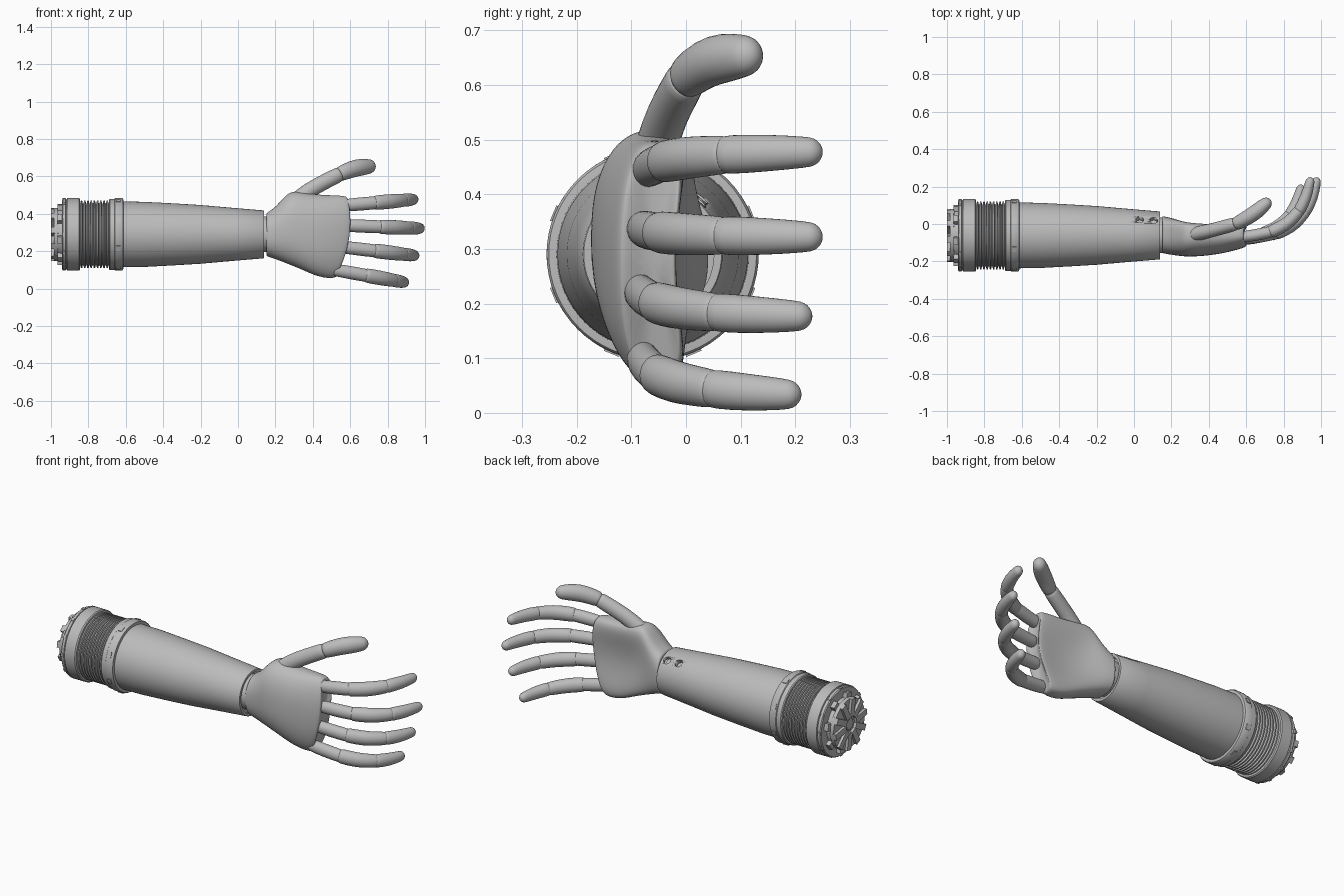
import bpy, bmesh, math
from mathutils import Vector, Matrix

cube = bpy.data.objects.get("Cube")
if cube:
    bpy.data.objects.remove(cube, do_unlink=True)

grey = bpy.data.materials.new("matte grey")
grey.use_nodes = True
grey.diffuse_color = (0.5, 0.5, 0.5, 1)
grey.node_tree.nodes["Principled BSDF"].inputs["Base Color"].default_value = (0.5, 0.5, 0.5, 1)

AY, AZ = -0.061, 0.29          # arm axis, running along x


def finish(name, bm, subdiv=0, angle=35):
    bmesh.ops.recalc_face_normals(bm, faces=bm.faces)
    mesh = bpy.data.meshes.new(name)
    bm.to_mesh(mesh)
    bm.free()
    mesh.materials.append(grey)
    ob = bpy.data.objects.new(name, mesh)
    bpy.context.collection.objects.link(ob)
    if subdiv:
        mod = ob.modifiers.new("smooth", "SUBSURF")
        mod.levels = mod.render_levels = subdiv
    bpy.ops.object.select_all(action="DESELECT")
    ob.select_set(True)
    bpy.context.view_layer.objects.active = ob
    bpy.ops.object.shade_smooth_by_angle(angle=math.radians(angle))
    return ob


def loft(name, rings, subdiv=0, angle=35):
    bm = bmesh.new()
    rows = [[bm.verts.new(p) for p in ring] for ring in rings]
    n = len(rows[0])
    for a, b in zip(rows, rows[1:]):
        for i in range(n):
            j = (i + 1) % n
            bm.faces.new((a[i], a[j], b[j], b[i]))
    bm.faces.new(rows[0])
    bm.faces.new(rows[-1])
    return finish(name, bm, subdiv, angle)


def turned(name, profile, n=64):
    """Solid of revolution around the arm axis from (x, radius) pairs."""
    return loft(name, [[(x, AY + r * math.cos(k * math.tau / n), AZ + r * math.sin(k * math.tau / n))
                        for k in range(n)] for x, r in profile])


def tube(name, pts, radii, flat=0.9, n=16, dome=1.0):
    """Tube along a path with domed ends; flat is depth relative to width."""
    pts = [Vector(p) for p in pts]
    first, last = (pts[1] - pts[0]).normalized(), (pts[-1] - pts[-2]).normalized()
    stations = []
    for a in (80, 55, 28):
        s = math.radians(a)
        stations.append((pts[0] - first * radii[0] * 0.4 * math.sin(s), radii[0] * math.cos(s), first))
    for i, p in enumerate(pts):
        t = pts[min(i + 1, len(pts) - 1)] - pts[max(i - 1, 0)]
        stations.append((p, radii[i], t.normalized()))
    for a in (28, 55, 80):
        s = math.radians(a)
        stations.append((pts[-1] + last * radii[-1] * dome * math.sin(s), radii[-1] * math.cos(s), last))
    rings = []
    for p, r, t in stations:
        side = t.cross(Vector((0, 0, 1))).normalized()
        up = side.cross(t)
        rings.append([p + side * (r * flat * math.cos(k * math.tau / n)) + up * (r * math.sin(k * math.tau / n))
                      for k in range(n)])
    return loft(name, rings, 1, 60)


def pads(name, x, radius, size, count, offset):
    """Boxes arranged in a circle around the arm axis; size is (x, around, radial)."""
    bm = bmesh.new()
    for k in range(count):
        turn = Matrix.Rotation(math.tau * k / count + offset, 4, "X")
        place = Matrix.Translation((x, AY, AZ)) @ turn @ Matrix.Translation((0, 0, radius))
        bmesh.ops.create_cube(bm, size=1, matrix=place @ Matrix.Diagonal((*size, 1)))
    return finish(name, bm)


# Forearm shell with a recessed wrist opening and two side holes
forearm = turned("forearm", [(-0.63, 0.176), (-0.5, 0.174), (-0.35, 0.166), (-0.2, 0.157), (-0.03, 0.142),
                             (0.137, 0.128), (0.14, 0.126), (0.14, 0.112), (0.12, 0.112), (0.12, 0.02)])
bm = bmesh.new()
aim = Vector((0, 0.62, 0.78))
for x in (0.03, 0.105):
    spot = Vector((x, AY, AZ)) + aim * 0.135
    spin = aim.to_track_quat("Z", "Y").to_matrix().to_4x4()
    bmesh.ops.create_cone(bm, cap_ends=True, segments=24, radius1=0.021, radius2=0.021, depth=0.06,
                          matrix=Matrix.Translation(spot) @ spin)
cutter = finish("hole_cutter", bm)
cutter.hide_render = True
cut = forearm.modifiers.new("holes", "BOOLEAN")
cut.object, cut.operation, cut.solver = cutter, "DIFFERENCE", "EXACT"
bpy.ops.object.select_all(action="DESELECT")
bpy.context.view_layer.objects.active = forearm
forearm.select_set(True)
while forearm.modifiers[0] != cut and forearm.modifiers[0].name != "holes":
    bpy.ops.object.modifier_apply(modifier=forearm.modifiers[0].name)
bpy.ops.object.modifier_apply(modifier="holes")
bpy.data.objects.remove(cutter, do_unlink=True)

turned("wrist_joint", [(0.1, 0.095), (0.18, 0.095)])

# Elbow collars
turned("front_collar", [(-0.69, 0.165), (-0.69, 0.186), (-0.685, 0.19), (-0.66, 0.19), (-0.657, 0.194),
                        (-0.62, 0.194), (-0.614, 0.19), (-0.612, 0.172)])
turned("rear_collar", [(-0.94, 0.145), (-0.94, 0.187), (-0.935, 0.191), (-0.921, 0.191), (-0.919, 0.187),
                       (-0.916, 0.187), (-0.914, 0.194), (-0.85, 0.194), (-0.844, 0.189), (-0.844, 0.165)])
pads("collar_buttons", -0.64, 0.193, (0.022, 0.03, 0.008), 8, math.pi / 8)
pads("rear_collar_studs", -0.93, 0.19, (0.016, 0.02, 0.008), 12, 0)

# Ribbed sleeve between the collars
ribs = [(-0.85, 0.16)]
for k in range(9):
    x = -0.843 + k * 0.0172
    ribs += [(x, 0.166), (x + 0.003, 0.181), (x + 0.010, 0.181), (x + 0.013, 0.166)]
turned("ribbed_sleeve", ribs + [(-0.68, 0.16)])

# End coupling with radial teeth
turned("coupling_base", [(-0.968, 0.1), (-0.968, 0.134), (-0.93, 0.138)])
turned("coupling_hub", [(-0.99, 0.03), (-0.985, 0.036), (-0.96, 0.036)], 24)
turned("coupling_rim", [(-0.985, 0.112), (-0.985, 0.14), (-0.972, 0.142), (-0.965, 0.142), (-0.965, 0.112)])
pads("coupling_teeth", -0.98, 0.093, (0.04, 0.034, 0.095), 10, 0.15)
pads("coupling_lugs", -0.95, 0.148, (0.03, 0.04, 0.03), 8, 0.2)

# Palm: sheared cross-sections (x low, x high, z low, z high, back y, front y, hollow, bulge)
sections = [
    (0.150, 0.150, 0.175, 0.402, -0.155, 0.042, 0.0, 0),
    (0.155, 0.155, 0.172, 0.406, -0.157, 0.042, 0.0, 0),
    (0.20, 0.20, 0.158, 0.435, -0.165, 0.038, 0.005, 0),
    (0.25, 0.25, 0.138, 0.495, -0.172, 0.036, 0.02, 0),
    (0.29, 0.29, 0.122, 0.525, -0.175, 0.036, 0.035, 0),
    (0.34, 0.36, 0.102, 0.512, -0.173, 0.035, 0.05, 0),
    (0.40, 0.44, 0.074, 0.502, -0.165, 0.032, 0.055, 0.01),
    (0.46, 0.51, 0.056, 0.500, -0.150, 0.028, 0.05, 0.02),
    (0.51, 0.565, 0.055, 0.497, -0.132, 0.022, 0.04, 0.035),
    (0.525, 0.585, 0.062, 0.490, -0.122, 0.015, 0.035, 0.04),
    (0.53, 0.59, 0.075, 0.475, -0.112, 0.004, 0.03, 0.038)]
rings = []
for xl, xh, zl, zh, yb, yf, hollow, bulge in sections:
    ring = []
    for k in range(32):
        a = math.tau * k / 32
        c, s = math.cos(a), math.sin(a)
        t = math.copysign(abs(c) ** 0.85, c)
        reach = (yf + 0.06) * abs(s) ** 0.6 if s > 0 else (yb + 0.06) * abs(s) ** 0.9
        dip = hollow * (1 - t * t) ** 1.5 if s > 0 else 0
        ring.append(((xl + xh) / 2 + (xh - xl) / 2 * t + bulge * (1 - t * t),
                     -0.06 + reach - dip, (zl + zh) / 2 + (zh - zl) / 2 * t))
    rings.append(ring)
loft("palm", rings, 2, 50)

# Fingers: root and tip centre, sharing one curl
curl = [(0, 0), (0.2, 0.03), (0.45, 0.1), (0.65, 0.22), (0.76, 0.35), (0.85, 0.49), (0.95, 0.73), (1, 1)]
fingers = {"index": ((0.57, -0.07, 0.445), (0.94, 0.222, 0.477)),
           "middle": ((0.59, -0.08, 0.337), (0.974, 0.222, 0.322)),
           "ring": ((0.56, -0.085, 0.222), (0.945, 0.203, 0.177)),
           "little": ((0.52, -0.08, 0.10), (0.89, 0.183, 0.034))}
for name, (root, tip) in fingers.items():
    path = [(root[0] + (tip[0] - root[0]) * u, root[1] + (tip[1] - root[1]) * v,
             root[2] + (tip[2] - root[2]) * u) for u, v in curl]
    tube(name + "_knuckle", path[:3], [0.034, 0.036, 0.036])
    tube(name + "_middle", path[2:6], [0.040, 0.040, 0.038, 0.036], dome=0.3)
    tube(name + "_tip", path[5:], [0.037, 0.035, 0.029])

# Thumb
tube("thumb_base", [(0.30, -0.06, 0.46), (0.37, -0.045, 0.52), (0.45, -0.025, 0.565), (0.54, 0.0, 0.61)],
     [0.045, 0.043, 0.042, 0.042], dome=0.3)
tube("thumb_tip", [(0.55, 0.003, 0.615), (0.61, 0.035, 0.64), (0.66, 0.07, 0.65), (0.70, 0.105, 0.653)],
     [0.042, 0.046, 0.047, 0.040])
